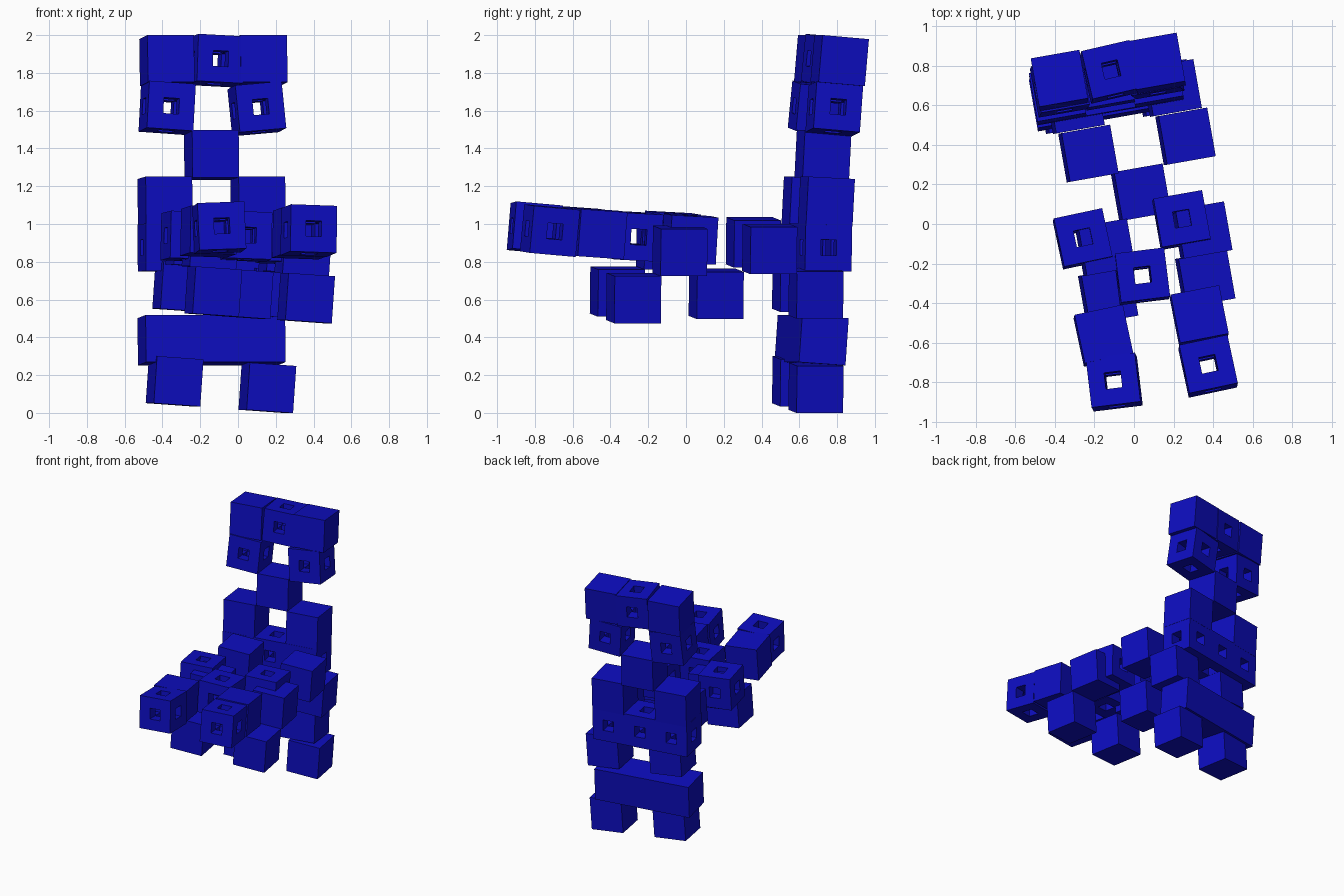
import bpy, bmesh
from math import radians
from itertools import product
from mathutils import Euler, Vector

cube = bpy.data.objects.get("Cube")
if cube:
    bpy.data.objects.remove(cube, do_unlink=True)

SIZE = 0.25

blue = bpy.data.materials.new("deep blue")
blue.use_nodes = True
colour = (0.004, 0.004, 0.53, 1)
blue.diffuse_color = colour
blue.node_tree.nodes["Principled BSDF"].inputs["Base Color"].default_value = colour


def cell_mesh(name, n, filled):
    """Cube of n*n*n cells, keeping only the faces between filled and empty cells."""
    cells = {c for c in product(range(n), repeat=3) if filled(c)}
    bm = bmesh.new()
    for c in cells:
        for axis, side in product(range(3), (-1, 1)):
            step = Vector((0, 0, 0))
            step[axis] = side
            if tuple(int(a + b) for a, b in zip(c, step)) in cells:
                continue
            a, b = Vector((0, 0, 0)), Vector((0, 0, 0))
            a[(axis + 1) % 3] = 0.5
            b[(axis + 2) % 3] = 0.5 * side
            mid = Vector(c) + Vector((0.5, 0.5, 0.5)) + step * 0.5
            corners = (mid - a - b, mid + a - b, mid + a + b, mid - a + b)
            bm.faces.new([bm.verts.new((p / n - Vector((0.5, 0.5, 0.5))) * SIZE)
                          for p in corners])
    bmesh.ops.remove_doubles(bm, verts=bm.verts, dist=1e-5)
    mesh = bpy.data.meshes.new(name)
    bm.to_mesh(mesh)
    bm.free()
    mesh.materials.append(blue)
    return mesh


# Plain cube, and a cube with a square tunnel along each axis
SOLID = cell_mesh("solid_block", 1, lambda c: True)
PIERCED = cell_mesh("pierced_block", 3, lambda c: c.count(1) < 2)


def block(name, loc, rot, mesh=SOLID):
    ob = bpy.data.objects.new(name, mesh)
    ob.location = loc
    ob.rotation_euler = [radians(r) for r in rot]
    bpy.context.collection.objects.link(ob)


def row(name, centre, slots, rot, mesh=SOLID):
    """Blocks side by side along the row's own turned x axis."""
    along = Euler([radians(r) for r in rot]).to_matrix().col[0]
    for s in slots:
        side = {-1: "right", 0: "middle", 1: "left"}[s]
        block(f"{name}_{side}", Vector(centre) + along * SIZE * s, rot, mesh)


PAIR, TRIO = (-1, 1), (-1, 0, 1)
TILT = (0, 4, 10)

# Upright tower, from the ground up
row("tower_foot", (-0.09, 0.645, 0.15), PAIR, TILT)
row("tower_base", (-0.14, 0.665, 0.385), TRIO, (-4, 0, 10))
row("tower_post", (-0.055, 0.645, 0.65), PAIR, TILT)
row("tower_belt", (-0.14, 0.69, 0.875), TRIO, (-1, 0, 10), PIERCED)
row("tower_shoulder", (-0.14, 0.70, 1.12), PAIR, (-3, 0, 10))
block("tower_neck", (-0.14, 0.725, 1.365), (-3, 0, 10))
block("tower_cheek_right", (-0.375, 0.695, 1.615), (-5, 4, 10), PIERCED)
block("tower_cheek_left", (0.10, 0.785, 1.61), (-5, -5, 10), PIERCED)
row("tower_crown", (-0.13, 0.77, 1.865), PAIR, (-5, 0, 10))
block("tower_crown_middle", (-0.12, 0.77, 1.865), (-5, 3, 13), PIERCED)

# Lower lattice reaching forward
row("lattice_back", (0.015, 0.40, 0.885), PAIR, TILT)
block("lattice_back_leg", (0.035, 0.16, 0.63), TILT)
row("lattice_front", (0.10, -0.075, 0.875), PAIR, TILT)
row("lattice_front_leg", (0.115, -0.32, 0.625), PAIR, TILT)

# Forked arms rising slightly toward the front
block("arm_root_right", (-0.26, -0.075, 0.935), (-3, 2, 12), PIERCED)
block("arm_root_left", (0.24, 0.02, 0.92), (-3, 2, 10), PIERCED)
block("arm_bridge", (0.04, -0.265, 0.935), (-3, 2, 7), PIERCED)
block("arm_middle_right", (-0.155, -0.565, 0.96), (-4, 2, 12))
block("arm_middle_left", (0.33, -0.465, 0.95), (-4, 2, 11))
block("arm_tip_right", (-0.10, -0.80, 0.98), (-5, -2, 7), PIERCED)
block("arm_tip_left", (0.375, -0.72, 0.965), (-5, 2, 12), PIERCED)
